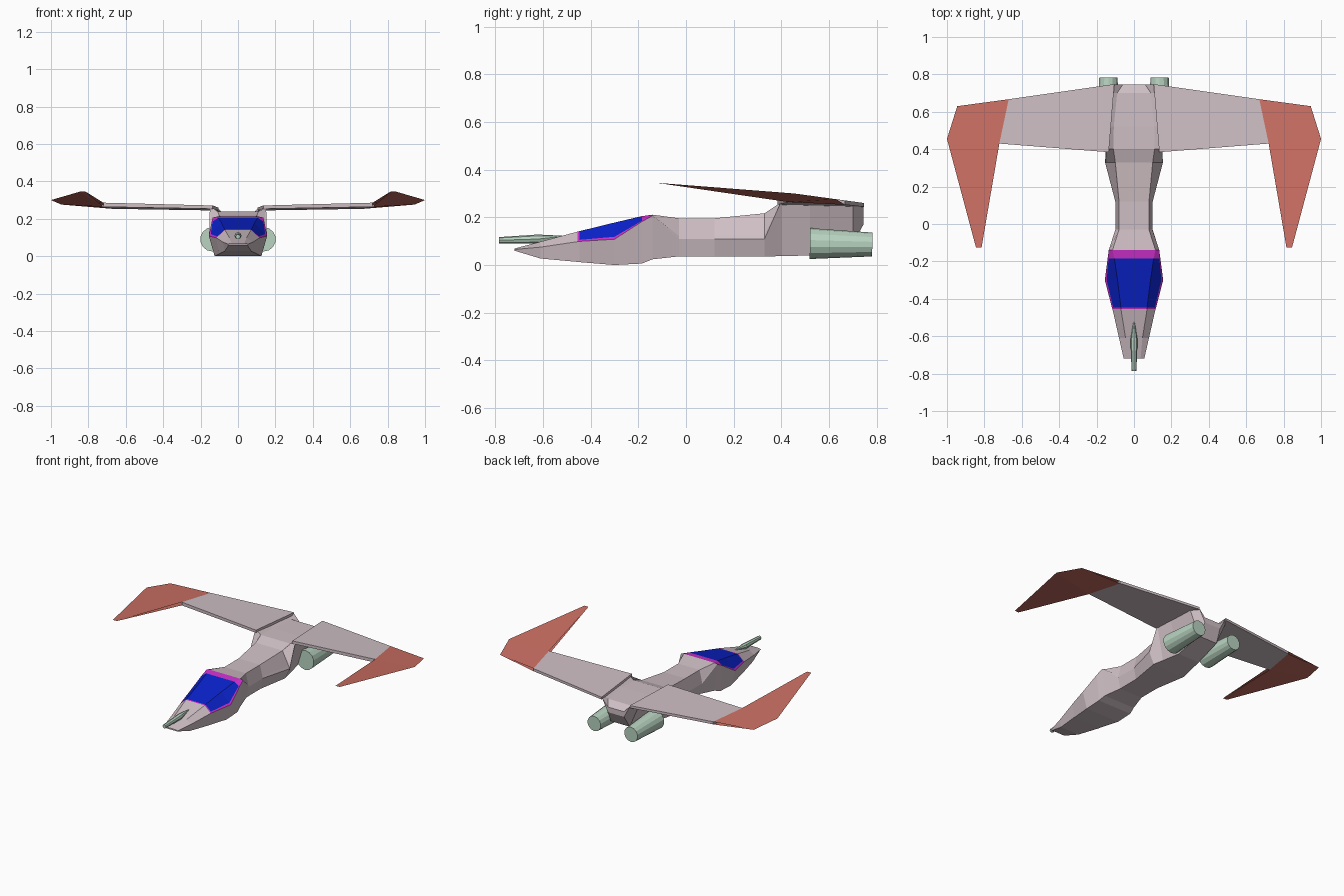
import bpy
import bmesh
from mathutils import Vector

cube = bpy.data.objects.get("Cube")
if cube:
    bpy.data.objects.remove(cube, do_unlink=True)


def make_material(name, rgb):
    mat = bpy.data.materials.new(name)
    mat.use_nodes = True
    mat.diffuse_color = (*rgb, 1)
    mat.node_tree.nodes["Principled BSDF"].inputs["Base Color"].default_value = (*rgb, 1)
    return mat


hull_grey = make_material("pale pink grey", (.62, .52, .55))
canopy_blue = make_material("deep blue", (.003, .016, .6))
trim_magenta = make_material("magenta", (.6, .03, .6))
tip_red = make_material("dusty red", (.6, .16, .125))
metal_green = make_material("pale green", (.48, .65, .53))


def finish(name, bm, materials):
    bmesh.ops.remove_doubles(bm, verts=bm.verts, dist=.0001)
    bmesh.ops.recalc_face_normals(bm, faces=bm.faces)
    mesh = bpy.data.meshes.new(name)
    bm.to_mesh(mesh)
    bm.free()
    for mat in materials:
        mesh.materials.append(mat)
    obj = bpy.data.objects.new(name, mesh)
    bpy.context.collection.objects.link(obj)
    return obj


def mirror_x(obj):
    modifier = obj.modifiers.new("Mirror", "MIRROR")
    modifier.use_axis = (True, False, False)
    modifier.use_mirror_merge = False


def loft(bm, rings):
    """Skin closed rings of equal length and cap both ends."""
    loops = [[bm.verts.new(p) for p in ring] for ring in rings]
    count = len(loops[0])
    rows = []
    for a, b in zip(loops, loops[1:]):
        rows.append([bm.faces.new((a[i], a[(i + 1) % count], b[(i + 1) % count], b[i]))
                     for i in range(count)])
    bm.faces.new(loops[0])
    bm.faces.new(loops[-1])
    return rows


# Fuselage: y, top half width and z, ridge half width and z, base half width and z
stations = [
    (-.72, .035, .069, .055, .065, .05, .06),
    (-.61, .045, .098, .08, .075, .07, .027),
    (-.455, .07, .14, .115, .098, .1, .013),
    (-.447, .07, .142, .118, .099, .1, .012),
    (-.3, .088, .178, .156, .108, .125, 0),
    (-.185, .105, .205, .141, .182, .125, .006),
    (-.14, .115, .211, .135, .207, .115, .024),
    (-.03, .08, .196, .1, .11, .085, .036),
    (.12, .08, .196, .1, .11, .085, .036),
    (.33, .1, .217, .155, .11, .12, .036),
    (.4, .11, .24, .15, .268, .105, .037),
    (.52, .108, .24, .148, .265, .08, .04),
    (.7, .09, .235, .142, .255, .07, .09),
    (.745, .06, .205, .105, .255, .06, .17),
]


def hull_ring(y, top_x, top_z, mid_x, mid_z, low_x, low_z):
    top = Vector((top_x, y, top_z))
    ridge = Vector((mid_x, y, mid_z))
    half = [top, ridge.lerp(top, .15), ridge, Vector((low_x, y, low_z))]
    return half + [Vector((-p.x, p.y, p.z)) for p in reversed(half)]


bm = bmesh.new()
rows = loft(bm, [hull_ring(*s) for s in stations])
# Canopy glass sits above the ridge, with trim around it
upper_faces = (0, 1, 5, 6, 7)
trim_faces = (1, 5)
for row in range(2, 6):
    for i in upper_faces:
        is_trim = row in (2, 5) or i in trim_faces
        rows[row][i].material_index = 2 if is_trim else 1
finish("fuselage", bm, [hull_grey, canopy_blue, trim_magenta])


# Wings: thin panels from an outline of x, y, z and half thickness
def wing_panel(name, outline, material):
    bm = bmesh.new()
    rings = [[Vector((x, y, z + side * t)) for x, y, z, t in outline] for side in (-1, 1)]
    loft(bm, rings)
    mirror_x(finish(name, bm, [material]))


inner_edge = [(.72, .43, .275, .011), (.67, .667, .262, .009)]
wing_panel("wing", [
    (.105, .748, .252, .008),
    (.135, .384, .262, .009),
    *inner_edge,
], hull_grey)

# Swept wing tips, with a raised crease to the forward spike
bm = bmesh.new()
spike_in, spike_out = (.815, -.125, .345), (.845, -.125, .345)
outer, rear = (1, .455, .3), (.945, .63, .276)
for side in (-1, 1):
    front, back = [(x, y, z + side * t) for x, y, z, t in inner_edge]
    points = [bm.verts.new(p) for p in (front, spike_in, spike_out, outer, rear, back)]
    a, b, c, d, e, f = points
    bm.faces.new((a, b, c))
    bm.faces.new((a, c, d))
    bm.faces.new((a, d, e, f))
bmesh.ops.remove_doubles(bm, verts=bm.verts, dist=.0001)
mirror_x(finish("wing_tip", bm, [tip_red]))


# Round parts along y: rings given as y, z and radius
def tube(name, x, rings, sides):
    bm = bmesh.new()
    for (y0, z0, r0), (y1, z1, r1) in zip(rings, rings[1:]):
        start, end = Vector((x, y0, z0)), Vector((x, y1, z1))
        turn = (end - start).to_track_quat("Z", "Y").to_matrix().to_4x4()
        turn.translation = (start + end) / 2
        bmesh.ops.create_cone(bm, cap_ends=True, segments=sides, radius1=r0, radius2=r1,
                              depth=(end - start).length, matrix=turn)
    return finish(name, bm, [metal_green])


mirror_x(tube("engine", .137, [(.52, .09, .065), (.782, .086, .05)], 14))
tube("nose_gun", 0, [(-.785, .104, .013), (-.62, .109, .019), (-.52, .12, .003)], 8)
